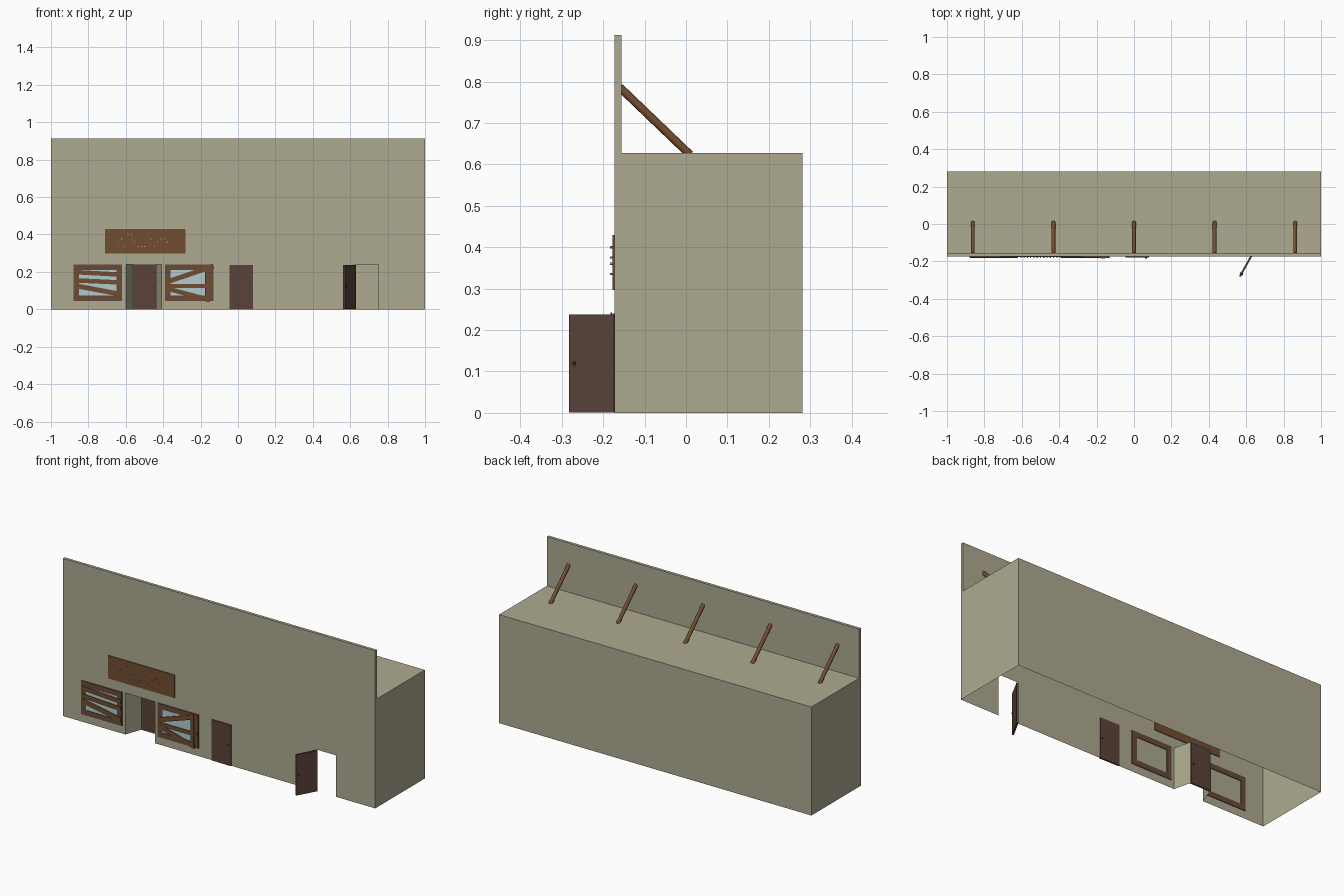
import bpy, bmesh, math, random
from mathutils import Vector, Matrix

if "Cube" in bpy.data.objects:
    bpy.data.objects.remove(bpy.data.objects["Cube"])


def mat(name, rgb):
    m = bpy.data.materials.new(name)
    m.diffuse_color = (*rgb, 1)
    m.use_nodes = True
    m.node_tree.nodes["Principled BSDF"].inputs["Base Color"].default_value = m.diffuse_color
    return m


WALL = mat("faded plaster", (0.42, 0.40, 0.28))
WOOD = mat("brown timber", (0.17, 0.075, 0.03))
FRAME = mat("dark frame wood", (0.14, 0.068, 0.042))
DOOR = mat("door wood", (0.105, 0.055, 0.04))
GLASS = mat("pale glass", (0.45, 0.60, 0.62))
METAL = mat("nail metal", (0.50, 0.50, 0.46))
KNOB = mat("dark knob", (0.05, 0.028, 0.02))

FRONT, BACK, ROOF, TOP = -0.173, 0.281, 0.628, 0.912


def finish(name, bm, material):
    me = bpy.data.meshes.new(name)
    bm.to_mesh(me)
    bm.free()
    me.materials.append(material)
    ob = bpy.data.objects.new(name, me)
    bpy.context.collection.objects.link(ob)
    return ob


def faces(name, polys, material):
    bm = bmesh.new()
    for p in polys:
        bm.faces.new([bm.verts.new(v) for v in p])
    bmesh.ops.remove_doubles(bm, verts=bm.verts, dist=1e-5)
    return finish(name, bm, material)


def box(name, lo, hi, material, turn=Matrix()):
    lo, hi = Vector(lo), Vector(hi)
    bm = bmesh.new()
    bmesh.ops.create_cube(bm, size=1, matrix=turn @ Matrix.Translation((lo + hi) / 2)
                          @ Matrix.Diagonal((*(hi - lo), 1)))
    return finish(name, bm, material)


def rod(name, a, b, r, sides, material):
    a, b = Vector(a), Vector(b)
    bm = bmesh.new()
    rot = (b - a).to_track_quat('Z', 'X').to_matrix().to_4x4()
    bmesh.ops.create_cone(bm, cap_ends=True, segments=sides, radius1=r, radius2=r,
                          depth=(b - a).length, matrix=Matrix.Translation((a + b) / 2) @ rot)
    return finish(name, bm, material)


def plank(name, x0, z0, x1, z1, w, y):
    # thin board nailed across a window between two points
    d = Vector((x1 - x0, 0, z1 - z0))
    turn = Matrix.Translation((x0, y, z0)) @ Matrix.Rotation(-math.atan2(d.z, d.x), 4, 'Y')
    box(name, (0, -0.002, -w / 2), (d.length, 0.002, w / 2), WOOD, turn)


# hollow building shell, open underneath, with two doorways in the front
outline = [(-1, 0), (-.6, 0), (-.6, .24), (-.41, .24), (-.41, 0), (.627, 0),
           (.627, .24), (.75, .24), (.75, 0), (1, 0), (1, ROOF), (-1, ROOF)]
faces("building_shell", [
    [(x, FRONT, z) for x, z in outline],
    [(1, BACK, 0), (-1, BACK, 0), (-1, BACK, ROOF), (1, BACK, ROOF)],
    [(1, FRONT, 0), (1, BACK, 0), (1, BACK, ROOF), (1, FRONT, ROOF)],
    [(-1, BACK, 0), (-1, FRONT, 0), (-1, FRONT, ROOF), (-1, BACK, ROOF)],
    [(-1, FRONT, ROOF), (1, FRONT, ROOF), (1, BACK, ROOF), (-1, BACK, ROOF)]], WALL)
box("false_front", (-1, FRONT, ROOF), (1, -.156, TOP), WALL)

# tapered entrance recess
IN = FRONT + 0.1
a, b, c, d = (-.6, FRONT), (-.565, IN), (-.435, IN), (-.41, FRONT)
faces("entrance_recess",
      [[(*p, 0), (*q, 0), (*q, .24), (*p, .24)] for p, q in ((a, b), (b, c), (c, d))]
      + [[(*p, .24) for p in (d, c, b, a)]], WALL)

# roof braces behind the false front
for i in range(5):
    x = -.862 + i * .431
    rod("roof_brace", (x, -.160, .786), (x, .010, .623), .0105, 10, WOOD)
    bpy.context.view_layer.objects.active = bpy.context.collection.objects[-1]
    for p in bpy.context.object.data.polygons:
        p.use_smooth = len(p.vertices) == 4
    # end caps stay flat

# doors: closed, recessed and swung open
W, T = .125, .01


def door(name, hinge, angle):
    turn = Matrix.Translation(hinge) @ Matrix.Rotation(angle, 4, 'Z')
    box(name, (0, -T / 2, 0), (W, T / 2, .236), DOOR, turn)
    rod(name + "_knob", turn @ Vector((.11, -.009, .118)), turn @ Vector((.11, .009, .118)),
        .005, 8, KNOB)


door("middle_door", (-.045, FRONT, .001), math.radians(-1))
door("recessed_door", (-.5625, IN - .001, .001), 0)
door("open_door", (.627, FRONT + .002, .001), math.radians(241))


# boarded windows
def window(x0, x1, z0, z1):
    e, y0, y1 = .03, FRONT - .005, FRONT + .004
    box("window_glass", (x0 + e, FRONT - .002, z0 + e), (x1 - e, FRONT - .001, z1 - e), GLASS)
    for lo, hi in (((x0, z0), (x1, z0 + e)), ((x0, z1 - e), (x1, z1)),
                   ((x0, z0 + e), (x0 + e, z1 - e)), ((x1 - e, z0 + e), (x1, z1 - e))):
        box("window_frame", (lo[0], y0, lo[1]), (hi[0], y1, hi[1]), FRAME)


window(-.88, -.62, .045, .24)
window(-.39, -.13, .045, .24)
for k, s in enumerate([(-.875, .199, -.625, .185, .024), (-.875, .155, -.625, .143, .024),
                       (-.875, .127, -.625, .080, .026),
                       (-.385, .145, -.132, .230, .026), (-.385, .124, -.135, .124, .022),
                       (-.385, .112, -.15, .050, .024), (-.166, .05, -.166, .235, .022)]):
    plank("window_board", *s, FRONT - .006 - .0004 * k)

# wooden sign board with scattered nail heads
box("sign_board", (-.71, FRONT - .004, .297), (-.282, FRONT + .004, .43), WOOD)
random.seed(4)
for i in range(16):
    x, z = -.64 + i * .0175, random.choice((.335, .36, .375, .40))
    rod("nail_head", (x, FRONT - .003, z), (x, FRONT - .010, z), .003, 6, METAL)
